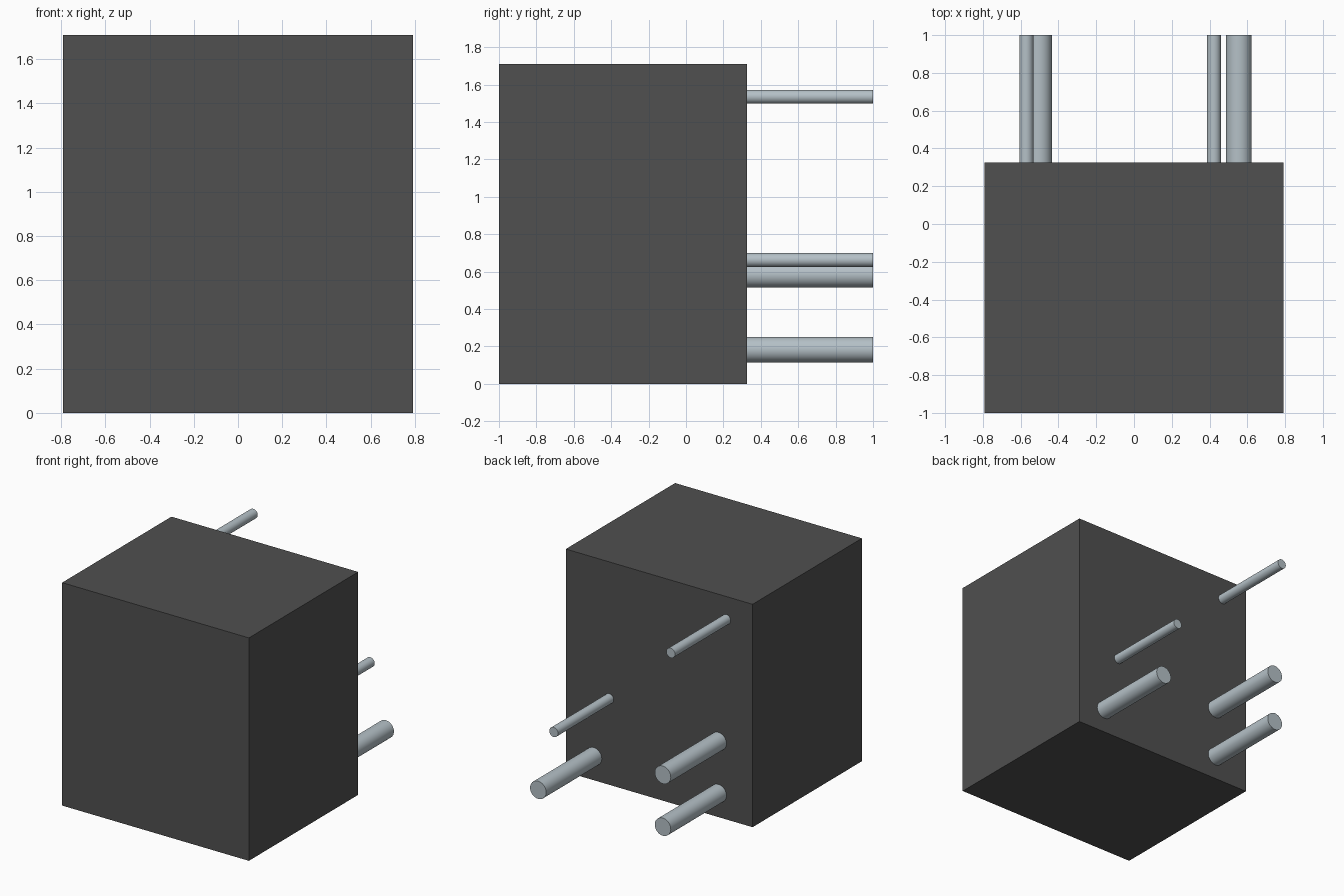
import bpy
import math

cube = bpy.data.objects.get("Cube")
if cube:
    bpy.data.objects.remove(cube, do_unlink=True)


def material(name, color):
    mat = bpy.data.materials.new(name)
    mat.use_nodes = True
    mat.diffuse_color = color
    mat.node_tree.nodes["Principled BSDF"].inputs["Base Color"].default_value = color
    return mat


charcoal = material("charcoal", (0.08, 0.08, 0.08, 1))
steel = material("steel", (0.46, 0.53, 0.57, 1))

FRONT, BACK, TIP = -1.0, 0.325, 1.0
WIDTH, HEIGHT = 1.585, 1.71

# Solid block housing
bpy.ops.mesh.primitive_cube_add(size=1, location=(0, (FRONT + BACK) / 2, HEIGHT / 2))
body = bpy.context.object
body.name = "housing"
body.scale = (WIDTH, BACK - FRONT, HEIGHT)
bpy.ops.object.transform_apply(location=False, rotation=False, scale=True)
body.data.materials.append(charcoal)


def pin(name, x, z, radius):
    """Round pin standing straight out of the back of the housing."""
    bpy.ops.mesh.primitive_cylinder_add(
        vertices=32, radius=radius, depth=TIP - BACK,
        location=(x, (BACK + TIP) / 2, z), rotation=(math.pi / 2, 0, 0))
    obj = bpy.context.object
    obj.name = name
    obj.data.materials.append(steel)
    bpy.ops.object.shade_smooth_by_angle(angle=math.radians(30))


# Thin pins
THIN, THICK = 0.037, 0.068
pin("thin_pin_upper", -0.57, 1.535, THIN)
pin("thin_pin_middle", 0.423, 0.662, THIN)

# Thick pins
pin("thick_pin_right_upper", -0.503, 0.582, THICK)
pin("thick_pin_right_lower", -0.503, 0.183, THICK)
pin("thick_pin_left_lower", 0.555, 0.183, THICK)
